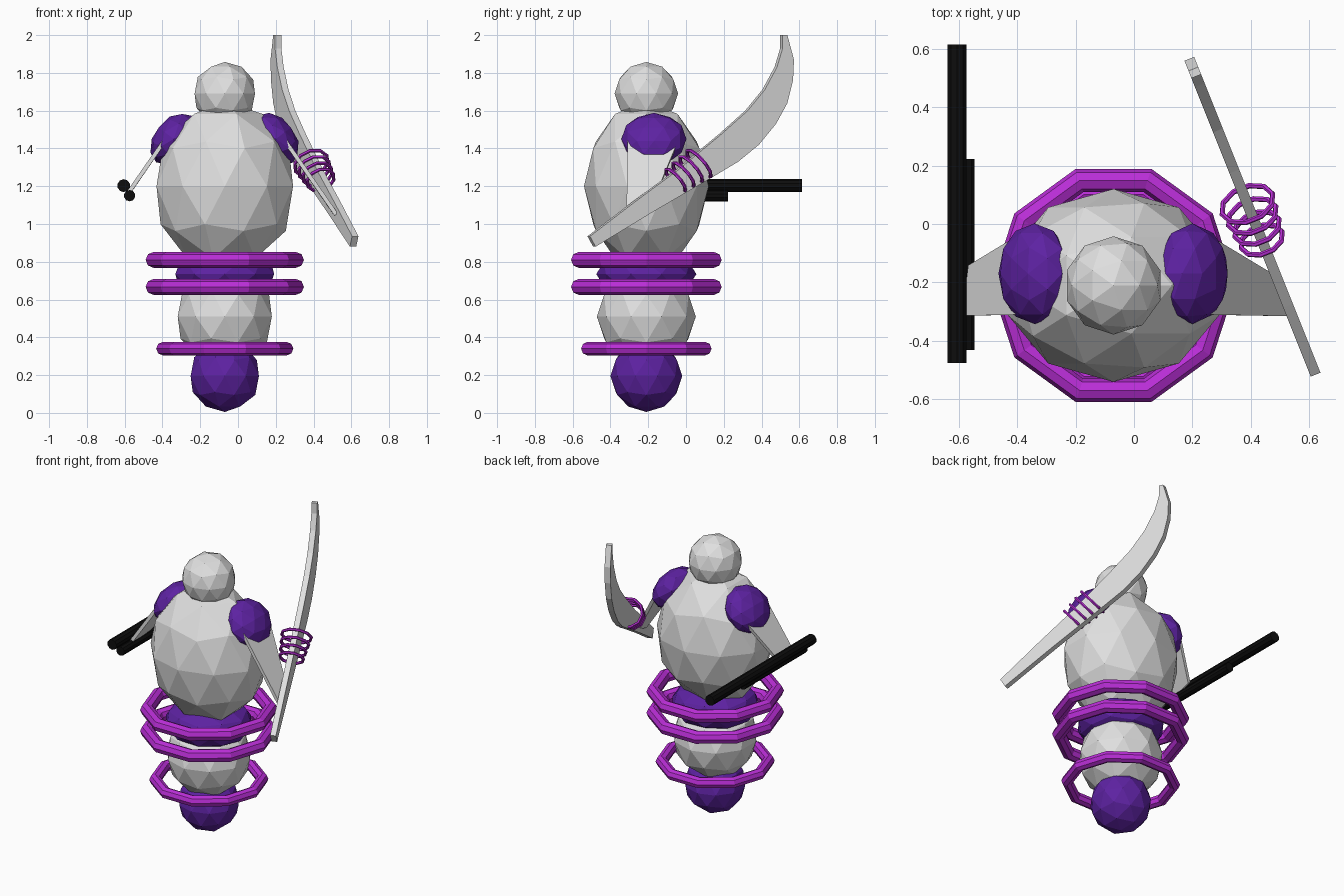
import bpy, bmesh, math
from mathutils import Vector, Matrix

if "Cube" in bpy.data.objects:
    bpy.data.objects.remove(bpy.data.objects["Cube"])

CX, CY = -0.07, -0.21  # body axis


def material(name, rgb):
    m = bpy.data.materials.new(name)
    m.diffuse_color = (*rgb, 1.0)
    m.use_nodes = True
    m.node_tree.nodes["Principled BSDF"].inputs["Base Color"].default_value = m.diffuse_color
    return m


GREY = material("pale grey", (0.74, 0.74, 0.74))
PURPLE = material("deep purple", (0.11, 0.016, 0.36))
MAGENTA = material("bright magenta", (0.49, 0.027, 0.68))
BLACK = material("black", (0.004, 0.004, 0.004))


def finish(bm, name, mat):
    bmesh.ops.recalc_face_normals(bm, faces=bm.faces)
    me = bpy.data.meshes.new(name)
    bm.to_mesh(me)
    bm.free()
    me.materials.append(mat)
    ob = bpy.data.objects.new(name, me)
    bpy.context.collection.objects.link(ob)
    return ob


def ball(name, loc, size, mat, tilt=0.0):
    """Faceted ellipsoid, tilted about the y axis."""
    bm = bmesh.new()
    bmesh.ops.create_icosphere(bm, subdivisions=2, radius=1.0)
    bm.transform(Matrix.Translation(loc) @ Matrix.Rotation(tilt, 4, 'Y')
                 @ Matrix.Diagonal((*size, 1.0)))
    return finish(bm, name, mat)


def ring(name, loc, major, minor, segs, sides, axis=(0, 0, 1)):
    """Faceted torus around the given axis."""
    bm = bmesh.new()
    loops = []
    for i in range(segs):
        a = 2 * math.pi * i / segs
        loop = []
        for j in range(sides):
            b = 2 * math.pi * j / sides
            r = major + minor * math.cos(b)
            loop.append(bm.verts.new((r * math.cos(a), r * math.sin(a), minor * math.sin(b))))
        loops.append(loop)
    for i in range(segs):
        p, q = loops[i], loops[(i + 1) % segs]
        for j in range(sides):
            k = (j + 1) % sides
            bm.faces.new((p[j], q[j], q[k], p[k]))
    rot = Vector(axis).to_track_quat('Z', 'Y').to_matrix().to_4x4()
    bm.transform(Matrix.Translation(loc) @ rot)
    return finish(bm, name, MAGENTA)


def plate(name, outline, offset, mat):
    """Flat outline thickened by +/- offset."""
    bm = bmesh.new()
    off = Vector(offset)
    a = [bm.verts.new(Vector(p) - off) for p in outline]
    b = [bm.verts.new(Vector(p) + off) for p in outline]
    bm.faces.new(a)
    bm.faces.new(b[::-1])
    n = len(a)
    for i in range(n):
        k = (i + 1) % n
        bm.faces.new((a[i], b[i], b[k], a[k]))
    return finish(bm, name, mat)


def rod(name, x, z, radius, y0, y1):
    bm = bmesh.new()
    bmesh.ops.create_cone(bm, cap_ends=True, segments=10, radius1=radius,
                          radius2=radius, depth=y1 - y0)
    bm.transform(Matrix.Translation((x, (y0 + y1) / 2, z)) @ Matrix.Rotation(math.pi / 2, 4, 'X'))
    return finish(bm, name, BLACK)


# Stacked body
ball("base_ball", (CX, CY, 0.195), (0.19, 0.19, 0.19), PURPLE)
ball("lower_body", (CX, CY, 0.51), (0.262, 0.262, 0.26), GREY)
ball("waist", (CX, CY, 0.735), (0.275, 0.265, 0.14), PURPLE)
ball("torso", (CX, CY, 1.2), (0.38, 0.33, 0.45), GREY)
ball("head", (CX, CY, 1.69), (0.168, 0.168, 0.168), GREY)

# Floating body rings
for i, (z, major, minor) in enumerate([(0.34, 0.327, 0.036), (0.667, 0.377, 0.042),
                                       (0.81, 0.377, 0.042)]):
    ring(f"body_ring_{i + 1}", (CX, CY, z), major, minor, 10, 8)

# Shoulder pads and flat tapered arms; the left arm is shorter
for side, label, reach in ((1, "right", 1.0), (-1, "left", 0.7)):
    ball(f"{label}_shoulder", (CX + side * 0.27, -0.17, 1.45), (0.105, 0.172, 0.155),
         PURPLE, tilt=-side * math.radians(37))
    top_f, top_b = Vector((0.32, -0.31, 1.44)), Vector((0.32, -0.04, 1.44))
    end_f = top_f.lerp(Vector((0.59, -0.315, 1.05)), reach)
    end_b = top_b.lerp(Vector((0.56, -0.185, 1.09)), reach)
    pts = [(CX + side * p.x, p.y, p.z) for p in (top_f, top_b, end_b, end_f)]
    plate(f"{label}_arm", pts, (side * 0.009, 0, 0.006), GREY)

# Double barrelled tool in the left hand
rod("long_barrel", -0.605, 1.203, 0.034, -0.475, 0.613)
rod("short_barrel", -0.574, 1.15, 0.03, -0.43, 0.222)


# Curved blade standing in a slanted vertical plane
def on_blade(y, z):
    return (0.415 - 0.4 * y, y, z)


profile = [(-0.515, 0.935), (-0.28, 1.115), (-0.05, 1.285), (0.18, 1.475), (0.32, 1.60),
           (0.41, 1.71), (0.475, 1.83), (0.505, 1.93), (0.505, 2.0), (0.53, 2.0),
           (0.565, 1.87), (0.56, 1.76), (0.53, 1.64), (0.47, 1.53), (0.38, 1.42),
           (0.27, 1.33), (0.12, 1.24), (-0.18, 1.065), (-0.485, 0.88)]
n = Vector((1, 0.4, 0)).normalized() * 0.018
plate("blade", [on_blade(y, z) for y, z in profile], n, GREY)

# Small rings threaded on the blade
for i in range(4):
    ring(f"blade_ring_{i + 1}", on_blade(0.068 - 0.041 * i, 1.32 - 0.029 * i),
         0.093 - 0.006 * i, 0.0095, 10, 6, axis=(-0.36, 0.9, 0.8))
